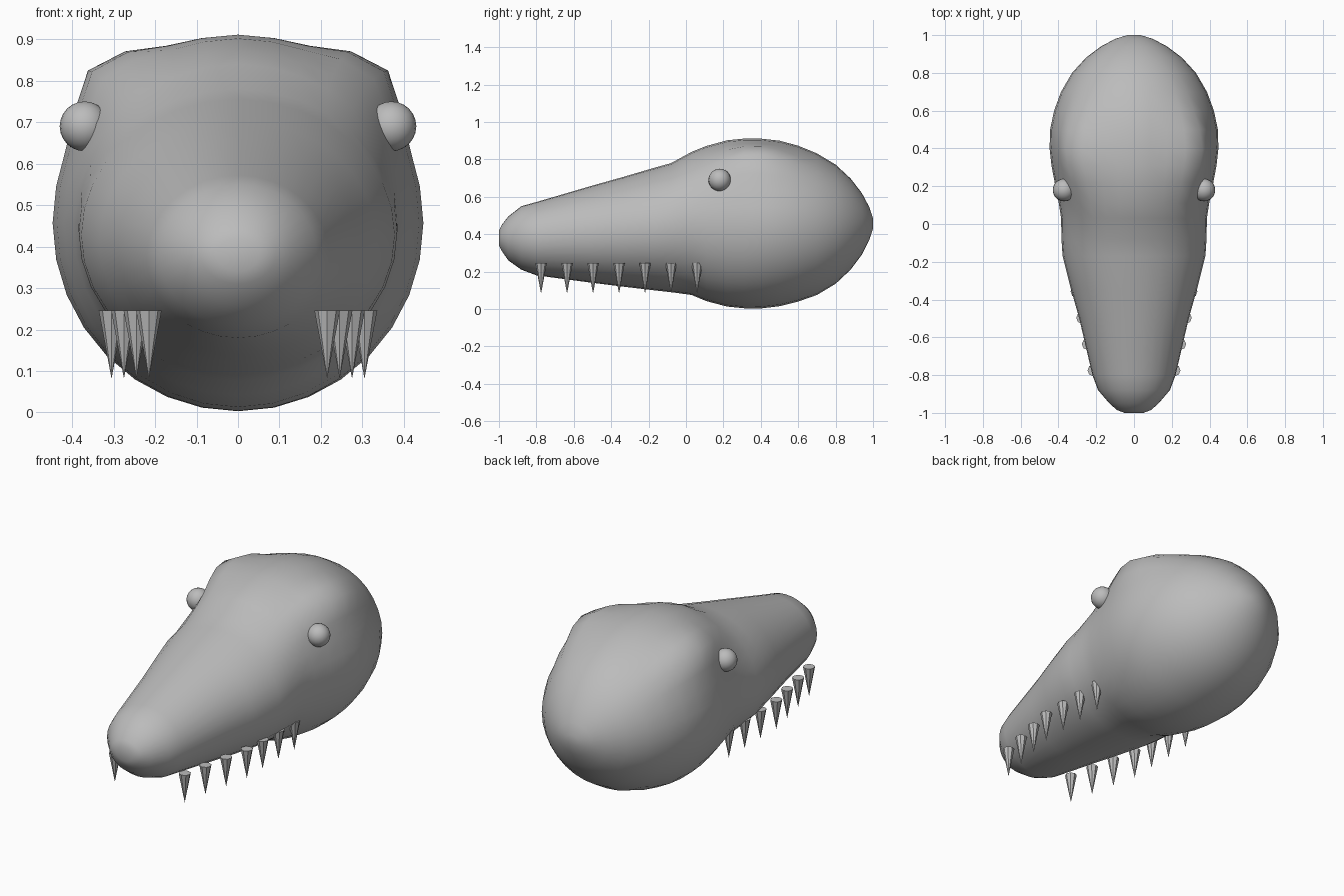
import bpy
import bmesh
import math
from mathutils import Matrix

cube = bpy.data.objects.get("Cube")
if cube:
    bpy.data.objects.remove(cube, do_unlink=True)

# Single flat colour
grey = bpy.data.materials.new("stone_grey")
grey.use_nodes = True
colour = (0.5, 0.5, 0.5, 1)
grey.diffuse_color = colour
grey.node_tree.nodes["Principled BSDF"].inputs["Base Color"].default_value = colour


def finish(name, bm, smooth):
    """Turn a bmesh into a named, coloured object."""
    bmesh.ops.recalc_face_normals(bm, faces=bm.faces)
    mesh = bpy.data.meshes.new(name)
    bm.to_mesh(mesh)
    bm.free()
    mesh.materials.append(grey)
    mesh.polygons.foreach_set("use_smooth", [smooth] * len(mesh.polygons))
    obj = bpy.data.objects.new(name, mesh)
    bpy.context.scene.collection.objects.link(obj)
    return obj


# Head: oval sections along y as (y, half width, bottom, top)
SECTIONS = [
    (-1, .05, .34, .42), (-.985, .09, .31, .45), (-.95, .13, .26, .495),
    (-.88, .19, .21, .55), (-.8, .22, .18, .572), (-.5, .29, .14, .66),
    (-.34, .335, .12, .705), (-.17, .378, .1, .755), (-.08, .384, .09, .78),
    (.03, .386, .075, .84), (.11, .398, .042, .872), (.22, .42, .013, .902),
    (.31, .437, .004, .911), (.4, .447, .003, .911), (.5, .444, .015, .9),
    (.6, .423, .04, .873), (.7, .386, .075, .832), (.8, .328, .135, .772),
    (.88, .255, .21, .698), (.94, .175, .29, .62), (.98, .1, .37, .545),
    (1, .035, .43, .485),
]
SIDES = 32
BROW_Y, BROW_LENGTH = 0.37, 0.17
BROW_ANGLE, BROW_SPREAD = math.radians(47), math.radians(10)


def bell(value, centre, spread):
    return math.exp(-((value - centre) / spread) ** 2 / 2)


def brow(y, angle):
    """Swelling of the ridge above each eye."""
    along = bell(y, BROW_Y, BROW_LENGTH)
    around = bell(angle, BROW_ANGLE, BROW_SPREAD) + bell(angle, math.pi - BROW_ANGLE, BROW_SPREAD)
    return 1 + 0.15 * along * around


bm = bmesh.new()
rings = []
for y, half, bottom, top in SECTIONS:
    middle, rise = (bottom + top) / 2, (top - bottom) / 2
    ring = []
    for i in range(SIDES):
        angle = math.tau * i / SIDES
        swell = brow(y, angle)
        x = half * swell * math.cos(angle)
        z = middle + rise * swell * math.sin(angle)
        ring.append(bm.verts.new((x, y, z)))
    rings.append(ring)
for first, second in zip(rings, rings[1:]):
    for i in range(SIDES):
        j = (i + 1) % SIDES
        bm.faces.new((first[i], first[j], second[j], second[i]))
bm.faces.new(rings[0])
bm.faces.new(rings[-1])
finish("head", bm, True)

# Eyes and teeth, mirrored on both sides
for side, word in ((1, "left"), (-1, "right")):
    bm = bmesh.new()
    bmesh.ops.create_uvsphere(bm, u_segments=20, v_segments=12, radius=0.06,
                              matrix=Matrix.Translation((side * 0.37, 0.18, 0.69)))
    finish(word + "_eye", bm, True)

    for i in range(7):
        x = min(0.215 + 0.03 * i, 0.305)
        place = Matrix.Translation((side * x, -0.775 + 0.139 * i, 0.164))
        bm = bmesh.new()
        bmesh.ops.create_cone(bm, cap_ends=True, segments=8, radius1=0, radius2=0.031,
                              depth=0.165, matrix=place)
        bmesh.ops.remove_doubles(bm, verts=bm.verts, dist=0.0001)
        finish(f"{word}_tooth_{i + 1}", bm, False)
